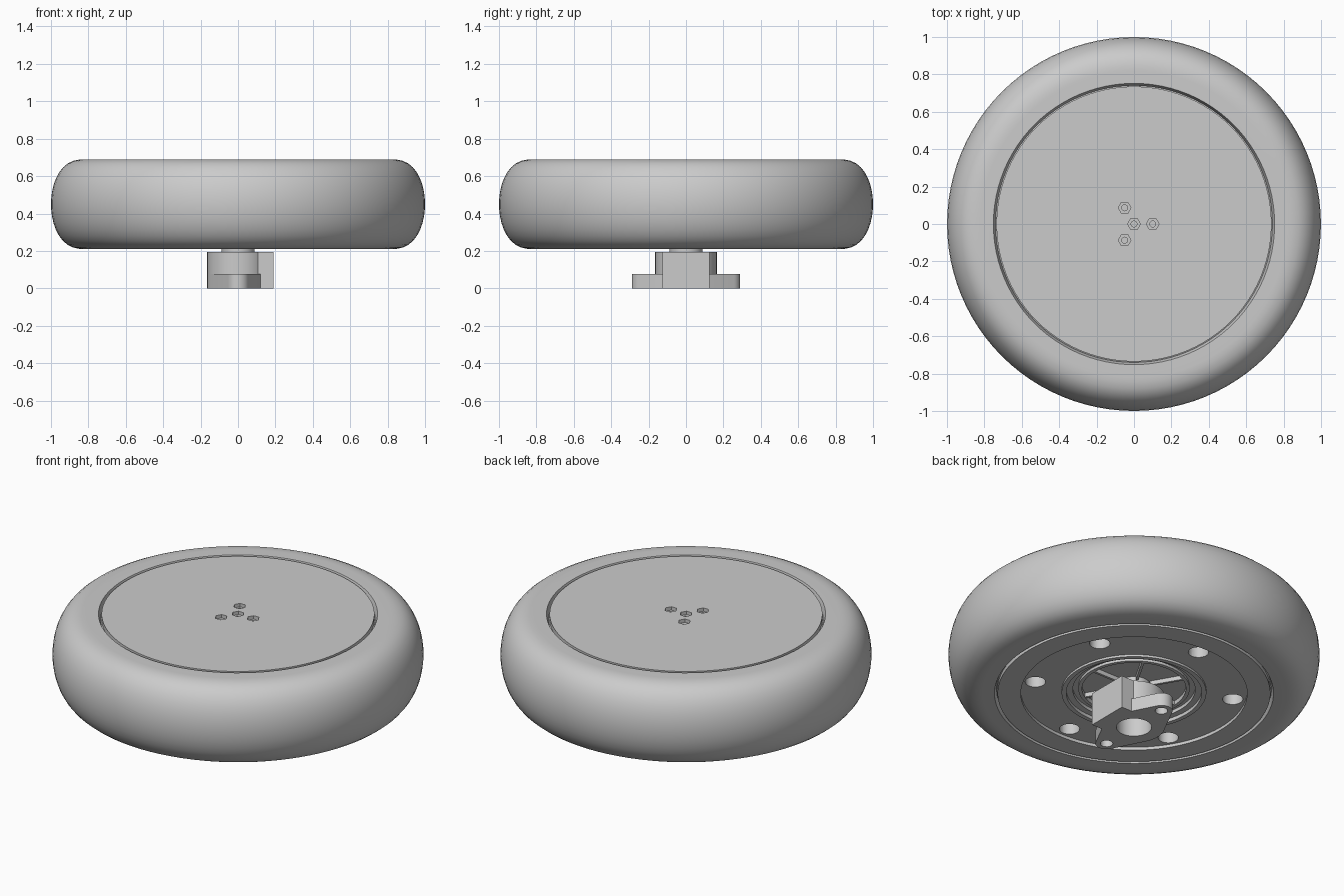
import bpy, bmesh, math
from math import cos, sin, pi, radians
from mathutils import Matrix

cube = bpy.data.objects.get("Cube")
if cube:
    bpy.data.objects.remove(cube)

grey = bpy.data.materials.new("plain_grey")
grey.use_nodes = True
colour = (0.6, 0.6, 0.6, 1)
grey.diffuse_color = colour
grey.node_tree.nodes["Principled BSDF"].inputs["Base Color"].default_value = colour


def make(name, bm, smooth=30):
    bmesh.ops.recalc_face_normals(bm, faces=bm.faces)
    me = bpy.data.meshes.new(name)
    bm.to_mesh(me)
    bm.free()
    me.materials.append(grey)
    ob = bpy.data.objects.new(name, me)
    bpy.context.collection.objects.link(ob)
    bpy.ops.object.select_all(action="DESELECT")
    ob.select_set(True)
    bpy.context.view_layer.objects.active = ob
    bpy.ops.object.shade_smooth_by_angle(angle=radians(smooth))
    return ob


def lathe(name, profile, steps=96):
    """Revolve a closed (radius, z) profile around the z axis."""
    bm = bmesh.new()
    vs = [bm.verts.new((r, 0, z)) for r, z in profile]
    es = [bm.edges.new((vs[i - 1], vs[i])) for i in range(len(vs))]
    bmesh.ops.spin(bm, geom=vs + es, cent=(0, 0, 0), axis=(0, 0, 1),
                   angle=2 * pi, steps=steps, use_merge=True)
    bmesh.ops.remove_doubles(bm, verts=bm.verts, dist=1e-5)
    return make(name, bm)


def prism(bm, points, z0, z1):
    """Extrude a flat outline from z0 to z1."""
    face = bm.faces.new([bm.verts.new((x, y, z0)) for x, y in points])
    top = bmesh.ops.extrude_face_region(bm, geom=[face])["geom"]
    bmesh.ops.translate(bm, vec=(0, 0, z1 - z0),
                        verts=[v for v in top if isinstance(v, bmesh.types.BMVert)])


def ring(r, n, cx=0, cy=0, start=0, sweep=2 * pi, closed=True):
    d = n if closed else n - 1
    return [(cx + r * cos(start + sweep * i / d), cy + r * sin(start + sweep * i / d))
            for i in range(n)]


def boolean(ob, outlines, operation="DIFFERENCE"):
    """Apply each prism outline to the object with a boolean."""
    for points, z0, z1 in outlines:
        bm = bmesh.new()
        prism(bm, points, z0, z1)
        cutter = make("cutter", bm)
        cutter.hide_render = True
        mod = ob.modifiers.new("shape", "BOOLEAN")
        mod.operation, mod.object, mod.solver = operation, cutter, "EXACT"
        bpy.context.view_layer.objects.active = ob
        bpy.ops.object.modifier_apply(modifier=mod.name)
        bpy.data.objects.remove(cutter)
    bpy.ops.object.select_all(action="DESELECT")
    ob.select_set(True)
    bpy.ops.object.shade_smooth_by_angle(angle=radians(30))


# Rounded tyre: an elliptical tread between two flat side walls
mid, half = 0.45, 0.24
tread = [(0.82 + 0.18 * cos(a) ** 0.8, mid + half * sin(a))
         for a in (radians(-85 + 10 * i) for i in range(18))]
lathe("tyre", [(0.752, mid - half), (0.82, mid - half)] + tread
      + [(0.82, mid + half), (0.752, mid + half), (0.74, 0.66), (0.74, 0.24)])

# Wheel core: flat cover above, stepped recess below
core = lathe("wheel_core", [
    (0, 0.69), (0.735, 0.69), (0.735, 0.66), (0.745, 0.655), (0.745, 0.24),
    (0.735, 0.235), (0.735, 0.21), (0.61, 0.21), (0.61, 0.228), (0.39, 0.228),
    (0.39, 0.215), (0.365, 0.215), (0.365, 0.235), (0.33, 0.235), (0.33, 0.255),
    (0.3, 0.255), (0.3, 0.24), (0.28, 0.24), (0.28, 0.265), (0, 0.265)])

# Screw pockets in the cover and six round holes underneath
spots = [(0, 0)] + ring(0.1, 3)
cuts = [(ring(0.034, 6, x, y), 0.67, 0.75) for x, y in spots]
cuts += [(ring(0.016, 16, x, y), 0.62, 0.75) for x, y in spots]
cuts += [(ring(0.055, 32, x, y), 0.15, 0.34) for x, y in ring(0.54, 6, start=pi / 6)]
boolean(core, cuts)

# Thin radial ribs in the hub recess
bm = bmesh.new()
for i in range(6):
    bmesh.ops.create_cube(bm, size=1, matrix=Matrix.Rotation(i * pi / 3, 4, "Z")
                          @ Matrix.Translation((0.19, 0, 0.255))
                          @ Matrix.Diagonal((0.19, 0.014, 0.03, 1)))
make("hub_ribs", bm)

# Short axle joining the bracket to the wheel
lathe("axle", [(0, 0.15), (0.088, 0.15), (0.088, 0.28), (0, 0.28)], 48)

# Mounting bracket: round boss, flat block on one side, two-eared flange
boss_r, ear_r, ear_y = 0.165, 0.06, 0.23
tilt = math.asin((boss_r - ear_r) / ear_y)
flange = []
for start, sweep, r, y in ((-tilt, 2 * tilt, boss_r, 0), (tilt, pi - 2 * tilt, ear_r, ear_y),
                           (pi - tilt, 2 * tilt, boss_r, 0),
                           (pi + tilt, pi - 2 * tilt, ear_r, -ear_y)):
    flange += ring(r, 13, 0, y, start, sweep, False)
flat = list(dict.fromkeys((round(x, 5), round(y, 5)) for x, y in flange))
bm = bmesh.new()
prism(bm, flat, 0, 0.078)
bracket = make("mounting_bracket", bm)
block = [(0, -0.125), (0.19, -0.125), (0.19, 0.125), (0, 0.125)]
boolean(bracket, [(ring(boss_r, 64), 0, 0.195), (block, 0, 0.195)], "UNION")
boolean(bracket, [(ring(0.095, 48), -0.1, 0.16)]
        + [(ring(0.034, 24, 0, s * ear_y), -0.1, 0.2) for s in (-1, 1)])
